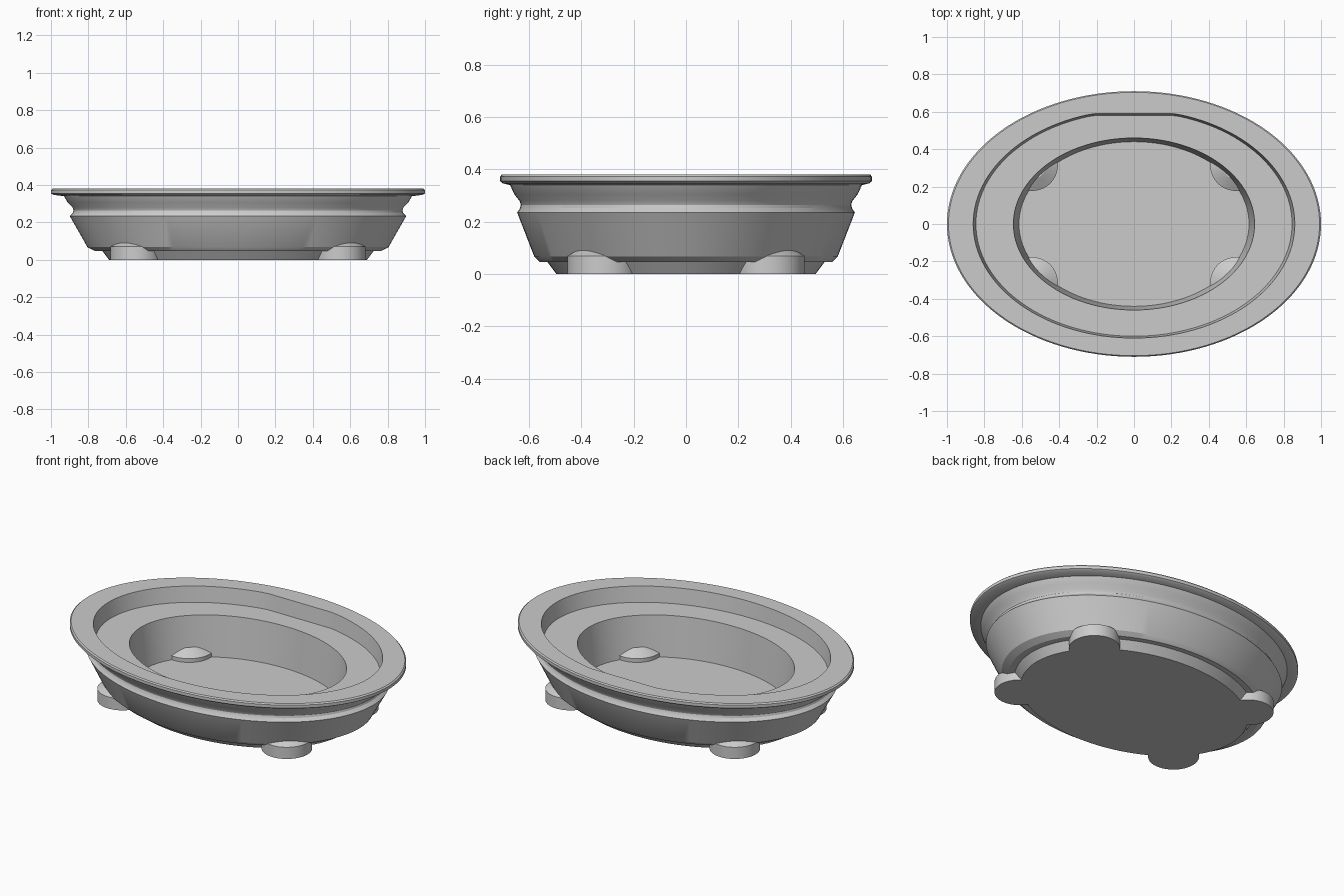
import bpy
import bmesh
from math import cos, sin, pi, radians

cube = bpy.data.objects.get("Cube")
if cube:
    bpy.data.objects.remove(cube)

grey = bpy.data.materials.new("stone grey")
grey.use_nodes = True
grey.diffuse_color = (0.6, 0.6, 0.6, 1)
grey.node_tree.nodes["Principled BSDF"].inputs["Base Color"].default_value = (0.6, 0.6, 0.6, 1)


def loft(name, rings, centre=(0, 0), segments=128):
    """Skin a stack of ellipses (rx, ry, z, optional back limit), capped at both ends."""
    bm = bmesh.new()
    loops = []
    for rx, ry, z, *limit in rings:
        back = limit[0] if limit else ry
        loops.append([
            bm.verts.new((centre[0] + rx * cos(2 * pi * i / segments),
                          centre[1] + min(ry * sin(2 * pi * i / segments), back), z))
            for i in range(segments)])
    for low, high in zip(loops, loops[1:]):
        for i in range(segments):
            j = (i + 1) % segments
            bm.faces.new((low[i], low[j], high[j], high[i]))
    bm.faces.new(loops[0][::-1])
    bm.faces.new(loops[-1])
    bmesh.ops.recalc_face_normals(bm, faces=bm.faces)
    mesh = bpy.data.meshes.new(name)
    bm.to_mesh(mesh)
    bm.free()
    mesh.materials.append(grey)
    obj = bpy.data.objects.new(name, mesh)
    bpy.context.collection.objects.link(obj)
    bpy.ops.object.select_all(action='DESELECT')
    obj.select_set(True)
    bpy.context.view_layer.objects.active = obj
    bpy.ops.object.shade_smooth_by_angle(angle=radians(25))
    return obj


# Oval basin: base ring, flared body, waist, cove, rim, then shelf and pool
base = [(0.69, 0.495, 0), (0.725, 0.53, 0.047)]
body = [(0.765, 0.56, 0.047), (0.805, 0.58, 0.068), (0.90, 0.645, 0.235)]
waist = [(0.882, 0.634, 0.252), (0.879, 0.631, 0.265), (0.885, 0.636, 0.28)]
cove = [(0.91, 0.656, 0.305), (0.93, 0.672, 0.34)]
rim = [(0.985, 0.70, 0.347), (1.0, 0.71, 0.355), (1.0, 0.71, 0.373), (0.992, 0.704, 0.38)]
shelf = [(0.86, 0.61, 0.38, 0.59), (0.845, 0.60, 0.288, 0.58)]
pool = [(0.645, 0.46, 0.288), (0.615, 0.44, 0.047)]
loft("basin", base + body + waist + cove + rim + shelf + pool)

# Four round feet with chamfered tops that break through the pool wall
for side, sx in (("left", 1), ("right", -1)):
    for end, sy in (("front", -1), ("back", 1)):
        loft(f"{end}_{side}_foot",
             [(0.138, 0.138, 0), (0.138, 0.138, 0.07), (0.075, 0.075, 0.105)],
             centre=(0.545 * sx, 0.315 * sy), segments=64)
